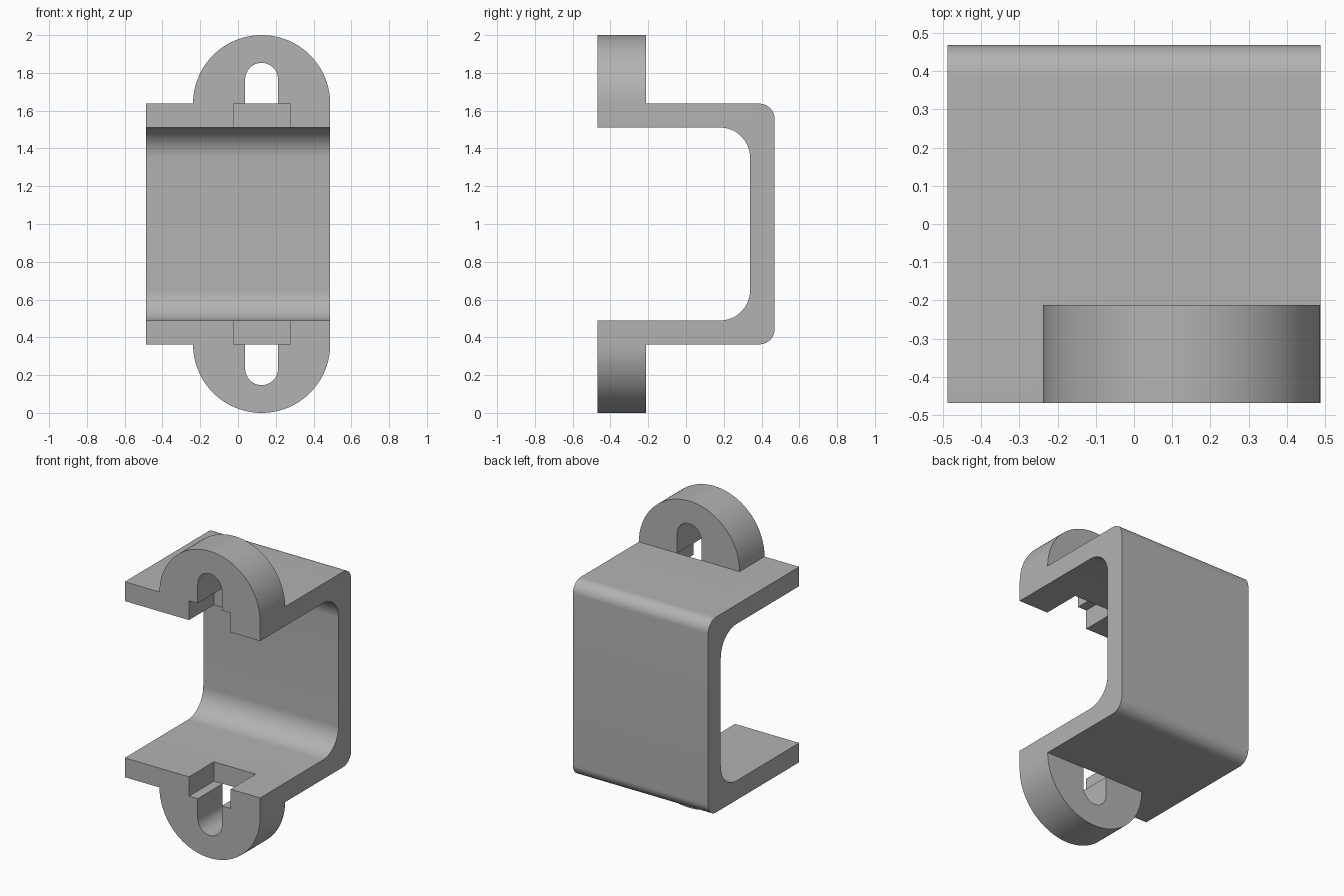
import bpy, bmesh
from math import sin, cos, pi, radians

cube = bpy.data.objects.get("Cube")
if cube:
    bpy.data.objects.remove(cube, do_unlink=True)

# Overall measures: half heights are taken from the mid plane z = 1
W, D = 0.488, 0.469
OUT, INN, WALL = 0.637, 0.511, 0.339
LUG_X, LUG_R, LUG_BACK = 0.125, 0.363, -0.212
SLOT_R, SLOT_TOP = 0.087, 0.853

grey = bpy.data.materials.new("plain grey")
grey.use_nodes = True
colour = (0.45, 0.45, 0.45, 1)
grey.diffuse_color = colour
grey.node_tree.nodes["Principled BSDF"].inputs["Base Color"].default_value = colour


def arc(cx, cy, r, a0, a1, n):
    angles = [radians(a0 + (a1 - a0) * i / n) for i in range(n + 1)]
    return [(cx + r * cos(a), cy + r * sin(a)) for a in angles]


def prism(name, outline, place, offset):
    """Extrude a flat outline; place() maps its points into space."""
    bm = bmesh.new()
    face = bm.faces.new([bm.verts.new(place(p)) for p in outline])
    ext = bmesh.ops.extrude_face_region(bm, geom=[face])
    moved = [v for v in ext["geom"] if isinstance(v, bmesh.types.BMVert)]
    bmesh.ops.translate(bm, verts=moved, vec=offset)
    bmesh.ops.recalc_face_normals(bm, faces=bm.faces)
    mesh = bpy.data.meshes.new(name)
    bm.to_mesh(mesh)
    bm.free()
    mesh.materials.append(grey)
    obj = bpy.data.objects.new(name, mesh)
    bpy.context.collection.objects.link(obj)
    return obj


def combine(target, tool, operation):
    mod = target.modifiers.new(operation, 'BOOLEAN')
    mod.operation, mod.object, mod.solver = operation, tool, 'EXACT'
    bpy.context.view_layer.objects.active = target
    bpy.ops.object.modifier_apply(modifier=mod.name)
    bpy.data.objects.remove(tool, do_unlink=True)


# Channel: C-shaped profile with rounded inner and outer bends
ro, ri = 0.08, 0.16
upper_out = arc(D - ro, OUT - ro, ro, 90, 0, 16)
upper_in = arc(WALL - ri, INN - ri, ri, 0, 90, 20)
half_out = [(-D, OUT)] + upper_out
half_in = upper_in + [(-D, INN)]
flip = lambda pts: [(y, -h) for y, h in reversed(pts)]
profile = half_out + flip(half_out) + flip(half_in) + half_in
bracket = prism("bracket", profile, lambda p: (-W, p[0], 1 + p[1]), (2 * W, 0, 0))

# Round lugs with an open slot, each over a square notch in the flange
lug = arc(LUG_X, OUT, LUG_R, 0, 180, 64)
lug += [(LUG_X - SLOT_R, OUT)]
lug += arc(LUG_X, SLOT_TOP - SLOT_R, SLOT_R, 180, 0, 24)
lug += [(LUG_X + SLOT_R, OUT)]
x0, x1 = LUG_X - 0.15, LUG_X + 0.15
notch = [(x0, INN - 0.05), (x1, INN - 0.05), (x1, OUT + 0.05), (x0, OUT + 0.05)]
depth = LUG_BACK + D
for side in (1, -1):
    cutter = prism("notch_cutter", notch,
                   lambda p: (p[0], -D - 0.1, 1 + side * p[1]), (0, depth + 0.1, 0))
    cutter.hide_render = True
    combine(bracket, cutter, 'DIFFERENCE')
    ear = prism("lug", lug, lambda p: (p[0], -D, 1 + side * p[1]), (0, depth, 0))
    combine(bracket, ear, 'UNION')

# Merge flush faces into clean flat ones
bm = bmesh.new()
bm.from_mesh(bracket.data)
bmesh.ops.remove_doubles(bm, verts=bm.verts, dist=0.0001)
bmesh.ops.dissolve_limit(bm, angle_limit=radians(0.5), verts=bm.verts, edges=bm.edges)
bm.to_mesh(bracket.data)
bm.free()

bpy.ops.object.select_all(action='DESELECT')
bracket.select_set(True)
bpy.context.view_layer.objects.active = bracket
bpy.ops.object.shade_smooth_by_angle(angle=radians(30))
